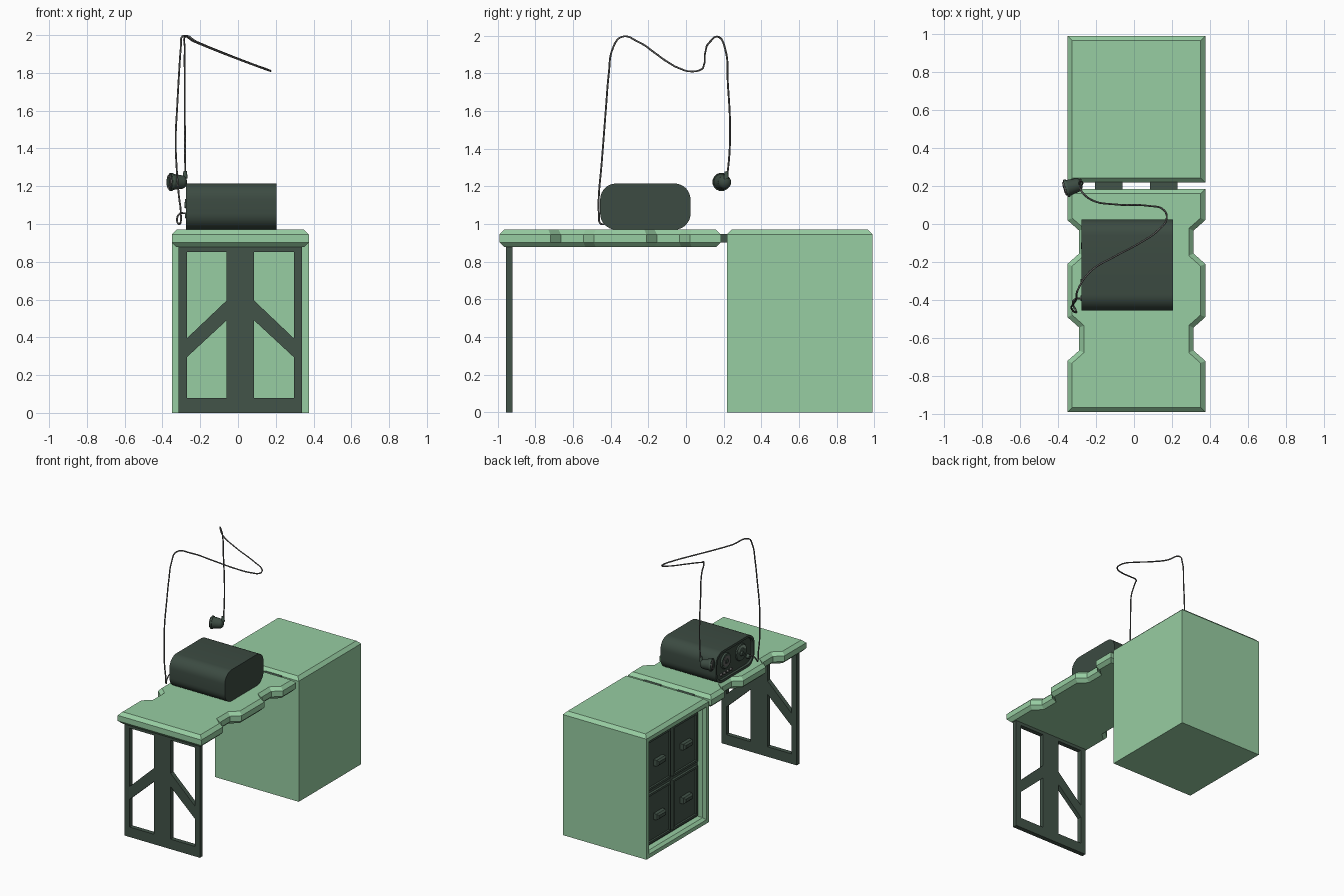
import bpy, bmesh, math
from mathutils import Vector, Matrix

if "Cube" in bpy.data.objects:
    bpy.data.objects.remove(bpy.data.objects["Cube"])


def mat(name, c):
    m = bpy.data.materials.new(name)
    m.diffuse_color = (*c, 1)
    m.use_nodes = True
    m.node_tree.nodes["Principled BSDF"].inputs["Base Color"].default_value = m.diffuse_color
    return m


GREEN = mat("pale green", (0.31, 0.61, 0.36))
DARK = mat("dark green", (0.055, 0.088, 0.066))
CASE = mat("charcoal green", (0.045, 0.070, 0.054))
GREY = mat("cable grey", (0.12, 0.12, 0.115))
PALE = mat("dial pale", (0.25, 0.36, 0.28))


def finish(bm, name, *mats):
    bmesh.ops.recalc_face_normals(bm, faces=bm.faces)
    me = bpy.data.meshes.new(name)
    bm.to_mesh(me)
    bm.free()
    ob = bpy.data.objects.new(name, me)
    bpy.context.collection.objects.link(ob)
    for m in mats:
        me.materials.append(m)
    return ob


def smooth(ob, angle=40):
    bpy.ops.object.select_all(action='DESELECT')
    ob.select_set(True)
    bpy.context.view_layer.objects.active = ob
    bpy.ops.object.shade_smooth_by_angle(angle=math.radians(angle))


def prism(points, offset):
    """Extrude a closed outline; returns bmesh, start cap and end cap."""
    bm = bmesh.new()
    base = bm.faces.new([bm.verts.new(p) for p in points])
    g = bmesh.ops.extrude_face_region(bm, geom=[base], use_keep_orig=True)
    cap = next(f for f in g['geom'] if isinstance(f, bmesh.types.BMFace))
    bmesh.ops.translate(bm, verts=cap.verts, vec=offset)
    bmesh.ops.recalc_face_normals(bm, faces=bm.faces)
    return bm, base, cap


def inset(bm, face, thick, depth=0):
    bm.normal_update()
    bmesh.ops.inset_region(bm, faces=[face], thickness=thick, depth=depth, use_even_offset=True)


def box(name, x, y, z, m):
    pts = [(x[0], y[0], z[0]), (x[1], y[0], z[0]), (x[1], y[1], z[0]), (x[0], y[1], z[0])]
    return finish(prism(pts, (0, 0, z[1] - z[0]))[0], name, m)


def cylinder(name, centre, axis, r1, r2, depth, m, seg=24):
    bm = bmesh.new()
    bmesh.ops.create_cone(bm, cap_ends=True, segments=seg, radius1=r1, radius2=r2, depth=depth)
    rot = Vector(axis).to_track_quat('Z', 'Y').to_matrix().to_4x4()
    bmesh.ops.transform(bm, matrix=Matrix.Translation(centre) @ rot, verts=bm.verts)
    ob = finish(bm, name, m)
    smooth(ob)
    return ob


# Desk top: notched outline with chamfered rims
CX, HW, ND = 0.0125, 0.3625, 0.062
side = [(HW, -0.99), (HW, -0.72), (HW - ND, -0.665), (HW - ND, -0.545), (HW, -0.49),
        (HW, -0.21), (HW - ND, -0.155), (HW - ND, -0.035), (HW, 0.02), (HW, 0.185)]
outline = [(CX + x, y, 0.902) for x, y in side] + [(CX - x, y, 0.902) for x, y in reversed(side)]
bm, low, top = prism(outline, (0, 0, 0.043))
inset(bm, top, 0.025, 0.025)
inset(bm, low, 0.025, 0.025)
finish(bm, "desk_top", GREEN)

# Front leg frame: posts, rails and mirrored diagonal braces
LY = (-0.957, -0.922)
box("leg_centre_post", (CX - 0.0725, CX + 0.0725), LY, (0, 0.878), DARK)
for s, tag in ((-1, "left"), (1, "right")):
    def span(a, b):
        return sorted((CX + s * a, CX + s * b))
    box(f"leg_post_{tag}", span(0.283, 0.327), LY, (0, 0.878), DARK)
    box(f"leg_top_rail_{tag}", span(0.0725, 0.283), LY, (0.853, 0.878), DARK)
    box(f"leg_bottom_rail_{tag}", span(0.0725, 0.283), LY, (0, 0.078), DARK)
    brace = [(CX + s * x, LY[0], z) for x, z in
             ((0.283, 0.295), (0.283, 0.395), (0.0725, 0.595), (0.0725, 0.49))]
    finish(prism(brace, (0, LY[1] - LY[0], 0))[0], f"leg_brace_{tag}", DARK)
    # Connector between desk top and cabinet
    box(f"connector_{tag}", span(0.0725, 0.2175), (0.165, 0.235), (0.903, 0.948), DARK)

# Cabinet with chamfered top and recessed drawer opening on the left side
X0, X1, Y0, Y1 = -0.35, 0.375, 0.217, 0.99
bm, low, top = prism([(X0, Y0, 0), (X1, Y0, 0), (X1, Y1, 0), (X0, Y1, 0)], (0, 0, 0.945))
inset(bm, top, 0.025, 0.025)
face = min(bm.faces, key=lambda f: f.calc_center_median().x)
inset(bm, face, 0.03)
inset(bm, face, 0.018, -0.02)
inset(bm, face, 0.0005, -0.045)
face.material_index = 1
finish(bm, "cabinet", GREEN, DARK)

# Drawers with rimmed fronts and tapered pulls
DX = X0 + 0.065
for i, yc in enumerate((0.4385, 0.7685)):
    for j, zc in enumerate((0.262, 0.683)):
        h, v = 0.153, 0.195
        pts = [(DX + 0.002, yc + a * h, zc + b * v) for a, b in ((-1, -1), (1, -1), (1, 1), (-1, 1))]
        bm, back, front = prism(pts, (-0.02, 0, 0))
        inset(bm, front, 0.016)
        inset(bm, front, 0.006, -0.008)
        finish(bm, f"drawer_{i}{j}", DARK)
        pts = [(DX - 0.008, yc + a * 0.055, zc + b * 0.024)
               for a, b in ((-1, -1), (1, -1), (1, 1), (-1, 1))]
        bm, back, front = prism(pts, (-0.03, 0, 0))
        inset(bm, front, 0.012, 0.012)
        finish(bm, f"drawer_pull_{i}{j}", DARK)

# Machine case: rounded profile along x, with an inset control panel
MX, yc, zc, hy, hz, r = -0.275, -0.216, 1.0925, 0.24, 0.1225, 0.085
prof = []
for k, (a, b) in enumerate(((1, 1), (-1, 1), (-1, -1), (1, -1))):
    for n in range(9):
        t = math.radians(90 * k + n * 90 / 8)
        prof.append((MX, yc + a * (hy - r) + r * math.cos(t), zc + b * (hz - r) + r * math.sin(t)))
bm, panel, back = prism(prof, (0.48, 0, 0))
inset(bm, panel, 0.018)
inset(bm, panel, 0.004, -0.015)
smooth(finish(bm, "machine_case", CASE), 30)

# Control panel: speaker, dial gauge, buttons and cable socket
PX = MX + 0.015
AX = (-1, 0, 0)
cylinder("speaker_ring", (PX - 0.005, -0.115, 1.115), AX, 0.062, 0.056, 0.014, DARK)
cylinder("speaker_cone", (PX - 0.011, -0.115, 1.115), AX, 0.042, 0.042, 0.006, GREY)
cylinder("speaker_hub", (PX - 0.014, -0.115, 1.115), AX, 0.022, 0.016, 0.012, CASE)
cylinder("gauge_ring", (PX - 0.004, -0.305, 1.11), AX, 0.066, 0.062, 0.01, DARK)
arc = [(PX - 0.009, -0.305 + q * math.cos(t), 1.115 + q * math.sin(t))
       for q, ts in ((0.052, range(11)), (0.034, range(10, -1, -1)))
       for t in [math.radians(15 + 15 * n) for n in ts]]
finish(prism(arc, (-0.003, 0, 0))[0], "gauge_scale", PALE)
cylinder("gauge_knob", (PX - 0.012, -0.305, 1.1), AX, 0.02, 0.016, 0.02, CASE, 16)
for i in range(4):
    cylinder(f"button_{i}", (PX - 0.006, -0.06 - 0.04 * i, 1.025), AX, 0.012, 0.010, 0.016, GREY, 12)
cylinder("cable_socket", (PX - 0.008, -0.39, 1.045), AX, 0.018, 0.014, 0.026, DARK, 16)

# Hanging cable from socket to microphone
path = [(-0.27, -0.39, 1.055), (-0.308, -0.395, 1.055), (-0.322, -0.42, 1.015), (-0.308, -0.45, 1.0),
        (-0.303, -0.463, 1.06), (-0.313, -0.463, 1.15), (-0.325, -0.45, 1.3), (-0.33, -0.438, 1.45),
        (-0.322, -0.425, 1.62), (-0.312, -0.41, 1.8), (-0.303, -0.39, 1.93), (-0.295, -0.345, 1.993),
        (-0.23, -0.25, 1.965), (-0.1, -0.17, 1.912), (0.03, -0.1, 1.862), (0.13, -0.03, 1.825),
        (0.172, 0.03, 1.81), (0.155, 0.075, 1.818), (0.08, 0.095, 1.845), (-0.1, 0.103, 1.915),
        (-0.22, 0.125, 1.965), (-0.278, 0.175, 1.993), (-0.282, 0.208, 1.93), (-0.282, 0.222, 1.75),
        (-0.281, 0.234, 1.5), (-0.28, 0.224, 1.3), (-0.28, 0.212, 1.23)]
cu = bpy.data.curves.new("cable", 'CURVE')
cu.dimensions = '3D'
cu.bevel_depth = 0.005
cu.bevel_resolution = 1
cu.resolution_u = 6
cu.use_fill_caps = True
sp = cu.splines.new('BEZIER')
sp.bezier_points.add(len(path) - 1)
for p, co in zip(sp.bezier_points, path):
    p.co = co
    p.handle_left_type = p.handle_right_type = 'AUTO'
cu.materials.append(GREY)
bpy.context.collection.objects.link(bpy.data.objects.new("cable", cu))

# Microphone: tapered head, rounded tail, grille rings and cable neck
axis = Vector((-0.955, -0.29, 0.02)).normalized()
tail = Vector((-0.298, 0.205, 1.222))
cylinder("microphone_body", tail + axis * 0.033, axis, 0.036, 0.045, 0.066, CASE)
bm = bmesh.new()
bmesh.ops.create_uvsphere(bm, u_segments=20, v_segments=12, radius=0.036)
rot = axis.to_track_quat('Z', 'Y').to_matrix().to_4x4()
bmesh.ops.transform(bm, verts=bm.verts,
                    matrix=Matrix.Translation(tail) @ rot @ Matrix.Diagonal((1, 1, 0.75, 1)))
smooth(finish(bm, "microphone_tail", CASE))
for i, (d, q, m) in enumerate(((0.058, 0.048, DARK), (0.067, 0.037, GREY), (0.069, 0.025, CASE))):
    cylinder(f"microphone_grille_{i}", tail + axis * d, axis, q, q, 0.012, m)
cylinder("microphone_neck", (-0.28, 0.214, 1.26), (0, 0, 1), 0.014, 0.009, 0.04, DARK, 12)
